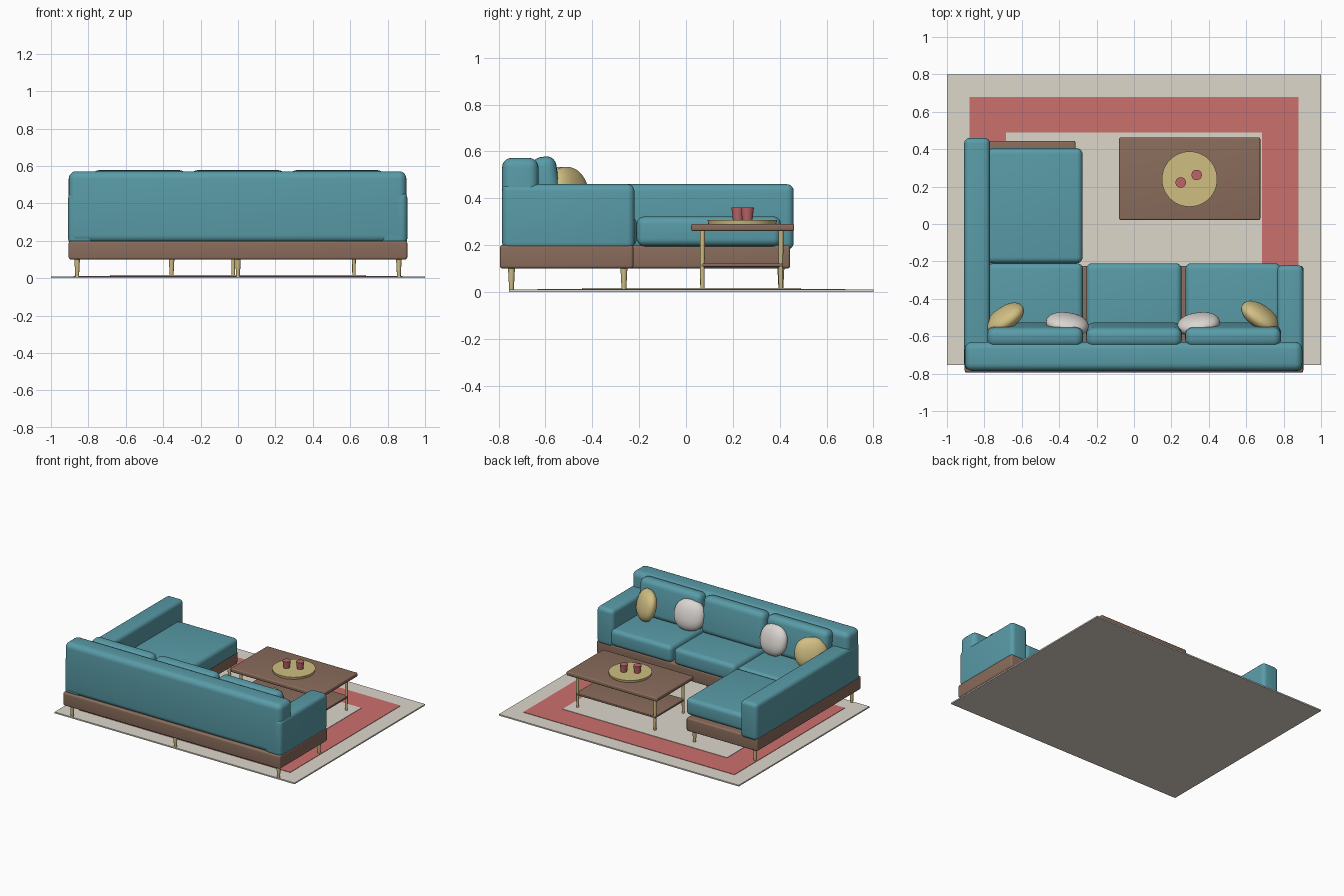
import bpy
import bmesh
from math import radians, copysign
from mathutils import Matrix

if "Cube" in bpy.data.objects:
    bpy.data.objects.remove(bpy.data.objects["Cube"])


def material(name, rgb):
    m = bpy.data.materials.new(name)
    m.use_nodes = True
    m.diffuse_color = (*rgb, 1)
    m.node_tree.nodes["Principled BSDF"].inputs["Base Color"].default_value = (*rgb, 1)
    return m


teal = material("teal fabric", (0.10, 0.33, 0.39))
wood = material("brown wood", (0.25, 0.15, 0.105))
brass = material("pale brass", (0.62, 0.51, 0.22))
mustard = material("mustard fabric", (0.64, 0.52, 0.23))
cream = material("cream wool", (0.72, 0.68, 0.60))
white = material("off white fabric", (0.70, 0.67, 0.64))
red = material("coral red", (0.60, 0.16, 0.15))
cup_red = material("cup red", (0.50, 0.13, 0.14))


def finish(name, bm, mat, place=Matrix(), smooth=True):
    mesh = bpy.data.meshes.new(name)
    bm.to_mesh(mesh)
    bm.free()
    mesh.materials.append(mat)
    ob = bpy.data.objects.new(name, mesh)
    bpy.context.collection.objects.link(ob)
    ob.matrix_world = place
    if smooth:
        bpy.ops.object.select_all(action="DESELECT")
        ob.select_set(True)
        bpy.context.view_layer.objects.active = ob
        bpy.ops.object.shade_smooth_by_angle(angle=radians(35))
    return ob


def box(name, x, y, z, mat, bevel=0.0, tilt=0.0):
    """Box from (min, max) ranges, with rounded edges and a lean about x."""
    centre = [(r[0] + r[1]) / 2 for r in (x, y, z)]
    size = [r[1] - r[0] for r in (x, y, z)]
    bm = bmesh.new()
    bmesh.ops.create_cube(bm, size=1)
    bmesh.ops.scale(bm, vec=size, verts=bm.verts)
    if bevel:
        bmesh.ops.bevel(bm, geom=bm.edges[:], offset=bevel, segments=5,
                        profile=0.5, affect="EDGES")
    place = Matrix.Translation(centre) @ Matrix.Rotation(radians(tilt), 4, "X")
    return finish(name, bm, mat, place, bevel > 0)


def round_part(name, x, y, z, r_bottom, r_top, mat, sides=24):
    bm = bmesh.new()
    bmesh.ops.create_cone(bm, cap_ends=True, segments=sides, radius1=r_bottom,
                          radius2=r_top, depth=z[1] - z[0])
    return finish(name, bm, mat, Matrix.Translation((x, y, sum(z) / 2)))


def pillow(name, x, y, z, turn, mat):
    """Plump cushion: a flattened sphere with a slightly squared outline."""
    bm = bmesh.new()
    bmesh.ops.create_uvsphere(bm, u_segments=32, v_segments=20, radius=1)
    for v in bm.verts:
        a, b = (copysign(abs(c) ** 0.88, c) for c in (v.co.x, v.co.z))
        v.co = (a * 0.115, v.co.y * 0.055, b * 0.112)
    place = (Matrix.Translation((x, y, z)) @ Matrix.Rotation(radians(turn), 4, "Z")
             @ Matrix.Rotation(radians(15), 4, "X"))
    return finish(name, bm, mat, place)


# Rug: three stacked layers
box("rug", (-1, 1), (-0.755, 0.8), (0, 0.01), cream)
box("rug_border", (-0.88, 0.88), (-0.635, 0.68), (0.01, 0.013), red)
box("rug_centre", (-0.685, 0.685), (-0.445, 0.49), (0.013, 0.016), cream)

# Sofa plinth
box("main_plinth", (-0.905, 0.905), (-0.795, -0.225), (0.1, 0.2), wood, 0.012)
box("chaise_plinth", (-0.905, -0.312), (-0.24, 0.445), (0.1, 0.2), wood, 0.012)

# Sofa frame
box("backrest", (-0.905, 0.9), (-0.785, -0.63), (0.19, 0.572), teal, 0.04)
box("right_arm", (-0.908, -0.77), (-0.78, 0.46), (0.18, 0.46), teal, 0.03)
box("left_arm", (0.765, 0.905), (-0.785, -0.22), (0.18, 0.46), teal, 0.03)

# Seat and back cushions
for side, x in (("right", -0.528), ("middle", 0), ("left", 0.53)):
    box(side + "_seat", (x - 0.255, x + 0.255), (-0.65, -0.21), (0.195, 0.322),
        teal, 0.032)
    box(side + "_back_cushion", (x - 0.256, x + 0.256), (-0.645, -0.54),
        (0.305, 0.578), teal, 0.042, tilt=8)
box("chaise_seat", (-0.785, -0.275), (-0.21, 0.405), (0.195, 0.322), teal, 0.032)

# Sofa legs
for x, y in ((-0.86, -0.745), (0, -0.745), (0.86, -0.745), (0, -0.265),
             (0.86, -0.265), (-0.86, 0.405), (-0.355, 0.405)):
    round_part("sofa_leg", x, y, (0.01, 0.105), 0.01, 0.015, brass, 16)

# Throw pillows
pillow("right_corner_pillow", -0.69, -0.505, 0.425, 35, mustard)
pillow("left_corner_pillow", 0.675, -0.495, 0.425, -35, mustard)
pillow("right_pale_pillow", -0.357, -0.535, 0.425, -8, white)
pillow("left_pale_pillow", 0.345, -0.535, 0.425, 8, white)

# Coffee table
box("table_top", (-0.08, 0.675), (0.022, 0.462), (0.26, 0.29), wood, 0.008)
box("table_shelf", (-0.035, 0.63), (0.065, 0.415), (0.107, 0.122), wood, 0.004)
for x in (-0.025, 0.62):
    for y in (0.07, 0.405):
        round_part("table_leg", x, y, (0.01, 0.262), 0.009, 0.011, brass, 16)

# Tray and cups
round_part("tray", 0.297, 0.24, (0.29, 0.307), 0.145, 0.148, brass, 48)
for x, y in ((0.25, 0.222), (0.335, 0.262)):
    round_part("cup", x, y, (0.307, 0.36), 0.022, 0.028, cup_red)
